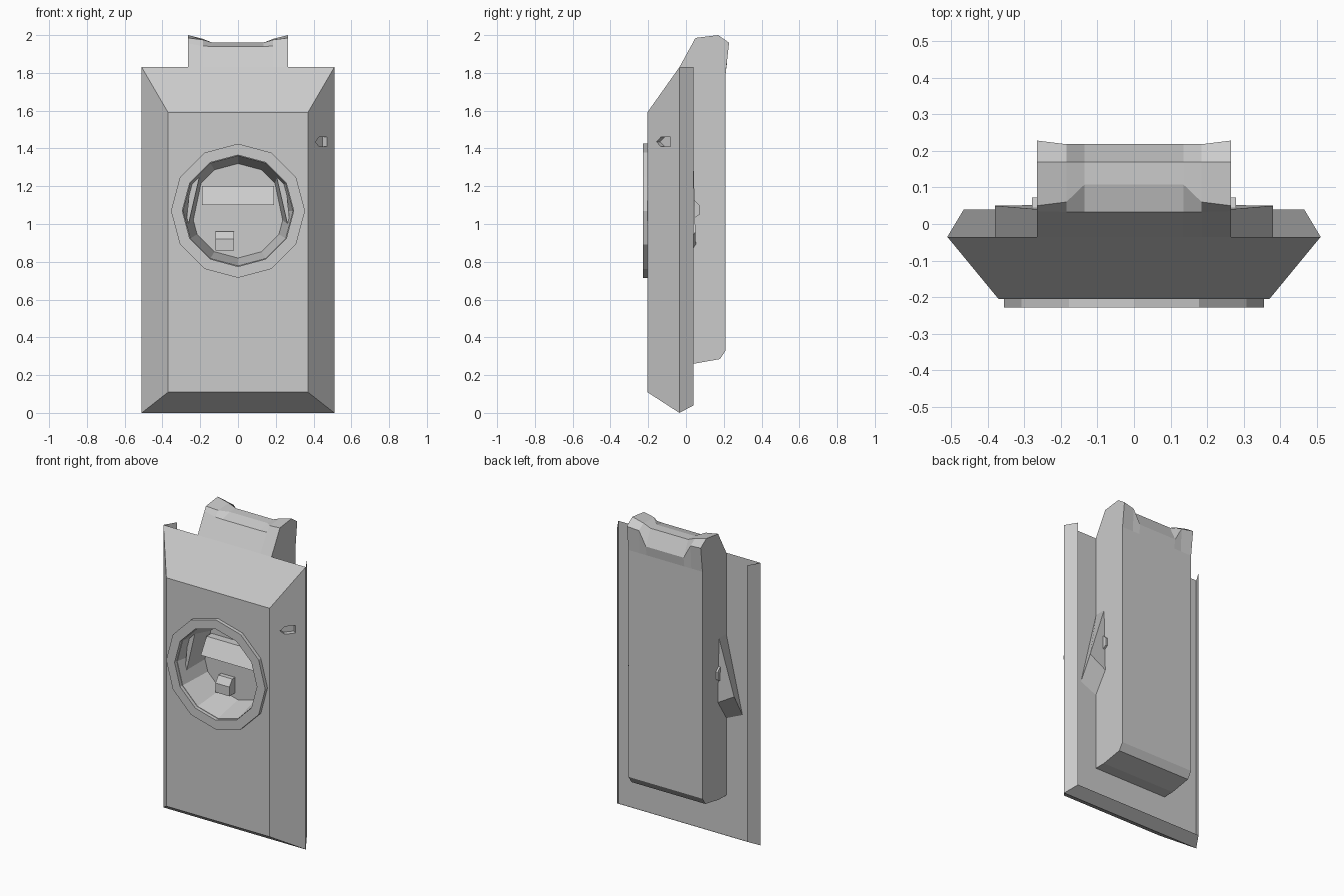
import bpy, bmesh, math
from mathutils import Vector

if "Cube" in bpy.data.objects:
    bpy.data.objects.remove(bpy.data.objects["Cube"])


def mesh_object(name, verts, faces, fix=True):
    bm = bmesh.new()
    vs = [bm.verts.new(v) for v in verts]
    for f in faces:
        bm.faces.new([vs[i] for i in f])
    if fix:
        bmesh.ops.recalc_face_normals(bm, faces=bm.faces)
    me = bpy.data.meshes.new(name)
    bm.to_mesh(me)
    bm.free()
    ob = bpy.data.objects.new(name, me)
    bpy.context.collection.objects.link(ob)
    return ob


def loft(name, sections):
    """Skin equal-length closed sections and cap both ends."""
    n = len(sections[0])
    verts = [p for s in sections for p in s]
    faces = [list(range(n)), list(range(len(verts) - n, len(verts)))]
    for k in range(len(sections) - 1):
        for i in range(n):
            j = (i + 1) % n
            faces.append([k*n + i, k*n + j, (k+1)*n + j, (k+1)*n + i])
    return mesh_object(name, verts, faces)


def rect(x, z0, z1, y):
    return [(-x, y, z0), (x, y, z0), (x, y, z1), (-x, y, z1)]


def circle(r, y, z=1.07):
    return [(r*math.cos(a*math.pi/6), y, z + r*math.sin(a*math.pi/6)) for a in range(12)]


def extrude_x(name, profile, x0, x1):
    return loft(name, [[(x, y, z) for y, z in profile] for x in (x0, x1)])


def cut(ob, cutter):
    m = ob.modifiers.new("cut", 'BOOLEAN')
    m.object, m.operation, m.solver = cutter, 'DIFFERENCE', 'EXACT'
    cutter.hide_render = True
    cutter.display_type = 'WIRE'


# bevelled front plate
plate = loft("front_plate", [rect(.37, .11, 1.59, -.205), rect(.51, 0, 1.83, -.035)])

# thin rim behind the plate, open at the top
f, b = -.035, .04
rim = [(-.51, f, 1.83), (-.51, f, 0), (.51, f, 0), (.51, f, 1.83),
       (-.465, b, 1.83), (-.465, b, .04), (.465, b, .04), (.465, b, 1.83)]
mesh_object("plate_rim", rim, [(0, 1, 5, 4), (1, 2, 6, 5), (2, 3, 7, 6)])

# rear housing with two raised ears and a saddle between them
base = [(-.035, .26), (.04, .26), (.18, .285), (.21, .33), (.21, 1.80)]
tops = {
    .265: [(.228, 1.96), (.17, 2.0), (.05, 1.985), (.035, 1.957)],
    .185: [(.218, 1.95), (.17, 1.98), (.06, 1.975), (.033, 1.942)],
    .135: [(.218, 1.86), (.17, 1.96), (.108, 1.96), (.033, 1.94)]}
sections = []
for x in (-.265, -.185, -.135, .135, .185, .265):
    prof = base + tops[abs(x)] + [(-.035, 1.83)]
    sections.append([(x, y, z) for y, z in prof])
housing = loft("rear_housing", sections)

# round recess through the plate into the housing
recess = loft("recess_cutter", [circle(.297, -.23), circle(.25, 0)])
cut(plate, recess)
cut(housing, recess)

# twelve-sided bezel
sets = [circle(.355, -.205), circle(.355, -.228), circle(.295, -.228), circle(.295, -.205)]
verts = [p for s in sets for p in s]
faces = [(k*12 + i, k*12 + (i+1) % 12, (k+1) % 4*12 + (i+1) % 12, (k+1) % 4*12 + i)
         for k in range(4) for i in range(12)]
mesh_object("bezel_ring", verts, faces)

# pointed slot sunk into the right bevel
slide = Vector((.14, 0, 0)) + Vector((0, .17, 0))
slide.normalize()
out = Vector((slide.y, -slide.x, 0))
origin = Vector((.41, -.156, 1.435))
outline = [(0, 0), (.03, .025), (.095, .025), (.095, -.025), (.03, -.025)]
slot = loft("slot_cutter", [[origin + slide*u + Vector((0, 0, w)) + out*d for u, w in outline]
                            for d in (.02, -.03)])
cut(plate, slot)

# cross bar and small knob inside the recess
extrude_x("recess_bar", [(-.11, 1.10), (-.05, 1.20), (.01, 1.20), (.01, 1.10)], -.19, .19)
extrude_x("recess_knob", [(-.06, .86), (-.06, .92), (-.03, .96), (.01, .96), (.01, .86)], -.12, -.02)

for s, side in ((-1, "left"), (1, "right")):
    # slanted cheek beside the recess opening
    cheek = [(.20, 1.27), (.25, 1.24), (.275, 1.0), (.262, 1.0)]
    loft("recess_cheek_" + side, [[(s*x*k, y, z) for x, z in cheek]
                                  for y, k in ((-.15, 1), (-.0, .92))])
    # tapered side fairing
    fairing = [(.26, -.035, 1.32), (.26, .04, 1.32), (.38, .05, .96), (.38, -.035, .81),
               (.26, .052, .89), (.26, -.035, .757)]
    mesh_object("side_fairing_" + side, [(s*x, y, z) for x, y, z in fairing],
                [(0, 1, 2, 3), (1, 4, 2), (2, 4, 5, 3), (0, 3, 5), (0, 5, 4, 1)])
    # small stud on the housing wall
    extrude_x("side_stud_" + side, [(.04, 1.03), (.072, 1.05), (.072, 1.10), (.04, 1.13)],
              s*.26, s*.278)
